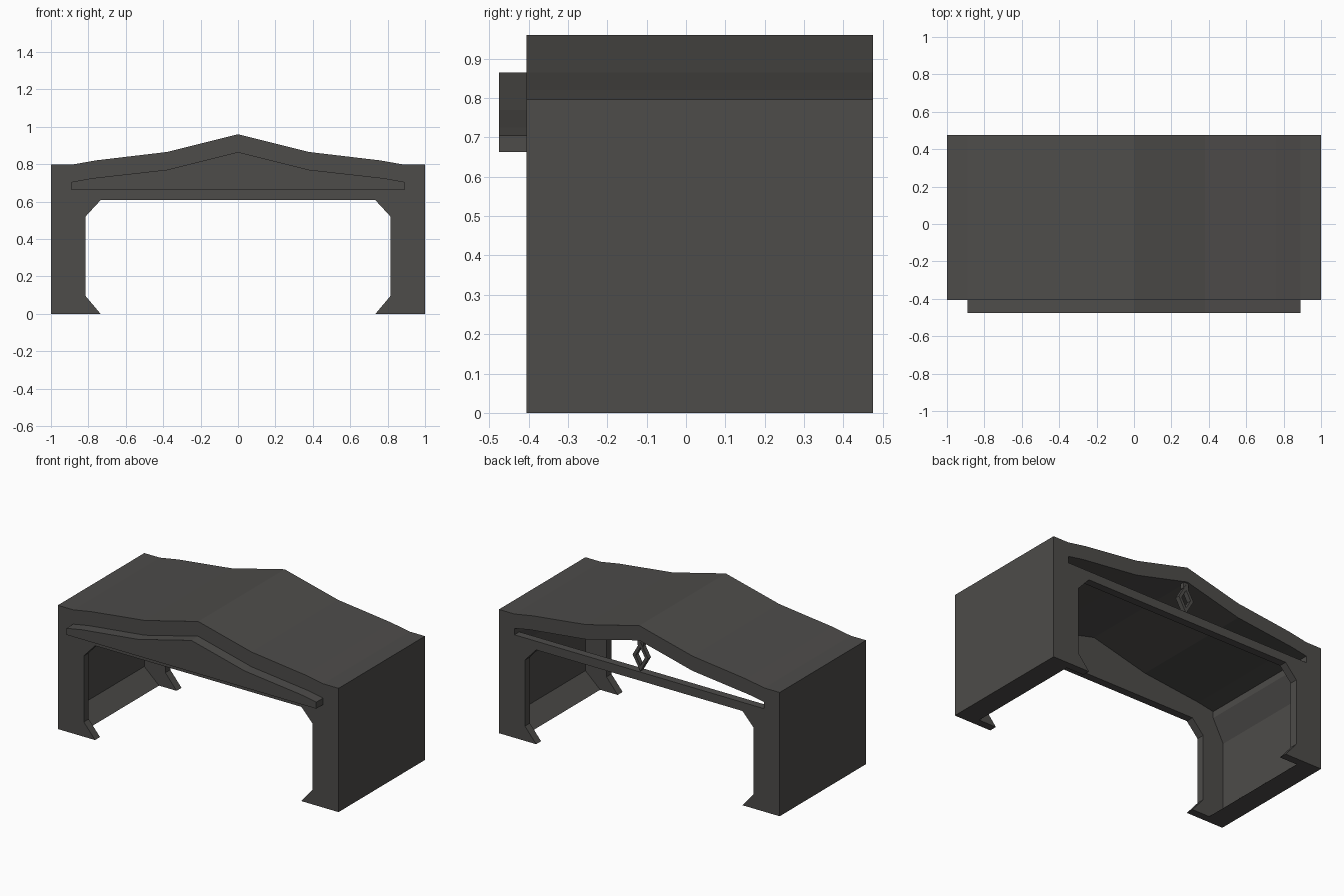
import bpy
import math

if "Cube" in bpy.data.objects:
    bpy.data.objects.remove(bpy.data.objects["Cube"])

mat = bpy.data.materials.new("dark_metal")
mat.diffuse_color = (0.075, 0.072, 0.068, 1)
mat.use_nodes = True
mat.node_tree.nodes["Principled BSDF"].inputs["Base Color"].default_value = mat.diffuse_color


def mirrored(half):
    """Close a right-half profile (x, z) by mirroring it across x = 0."""
    return half + [(-x, z) for x, z in reversed(half) if x > 1e-6]


def extrude(name, loops, y0, y1):
    """Fill loops drawn in the xz plane (inner loops are holes), extrude y0..y1."""
    cu = bpy.data.curves.new(name, 'CURVE')
    cu.dimensions = '2D'
    cu.fill_mode = 'BOTH'
    cu.extrude = (y1 - y0) / 2
    for pts in loops:
        sp = cu.splines.new('POLY')
        sp.points.add(len(pts) - 1)
        for p, (x, z) in zip(sp.points, pts):
            p.co = (x, z, 0, 1)
        sp.use_cyclic_u = True
    ob = bpy.data.objects.new(name, cu)
    bpy.context.collection.objects.link(ob)
    ob.location.y = (y0 + y1) / 2
    ob.rotation_euler.x = math.pi / 2
    bpy.ops.object.select_all(action='DESELECT')
    ob.select_set(True)
    bpy.context.view_layer.objects.active = ob
    bpy.ops.object.convert(target='MESH')
    ob = bpy.context.object
    ob.name = name
    bpy.ops.object.shade_flat()
    ob.data.materials.clear()
    ob.data.materials.append(mat)
    return ob


# Shared right-half profiles, each running from the crown out or back in
roof = [(0, .96), (.38, .865), (.76, .82), (.89, .797), (1, .797), (1, 0)]
opening = [(.735, 0), (.815, .095), (.815, .52), (.735, .607)]
gable = [(0, .865), (.38, .77), (.78, .725), (.89, .705), (.89, .663)]
inner = [(.86, 0), (.965, .095), (.965, .52)] + gable[::-1]


def arch(inside):
    right = roof + inside
    left = [(-x, z) for x, z in reversed(right) if x > 1e-6]
    return right + left


# Portal frames: solid front, back with an open gable above its tie beam
extrude("front_frame", [arch(opening)], -.405, -.355)
extrude("back_frame", [arch(opening), mirrored(gable)], .425, .475)

# Wall and roof shell between the frames, roof underside flush with the gable
extrude("wall_and_roof_shell", [arch(inner)], -.355, .425)

# Raised gable panel on the front
extrude("front_gable_panel", [mirrored(gable)], -.475, -.405)

# Hanging diamond ornament in the back gable
mid = .757
outer = [(0, mid + .095), (.055, mid), (0, mid - .095), (-.055, mid)]
hole = [(0, mid + .058), (.033, mid), (0, mid - .058), (-.033, mid)]
extrude("diamond_ornament", [outer, hole], .435, .465)
extrude("ornament_stem", [[(-.02, .825), (.02, .825), (.02, .88), (-.02, .88)]],
        .437, .463)
